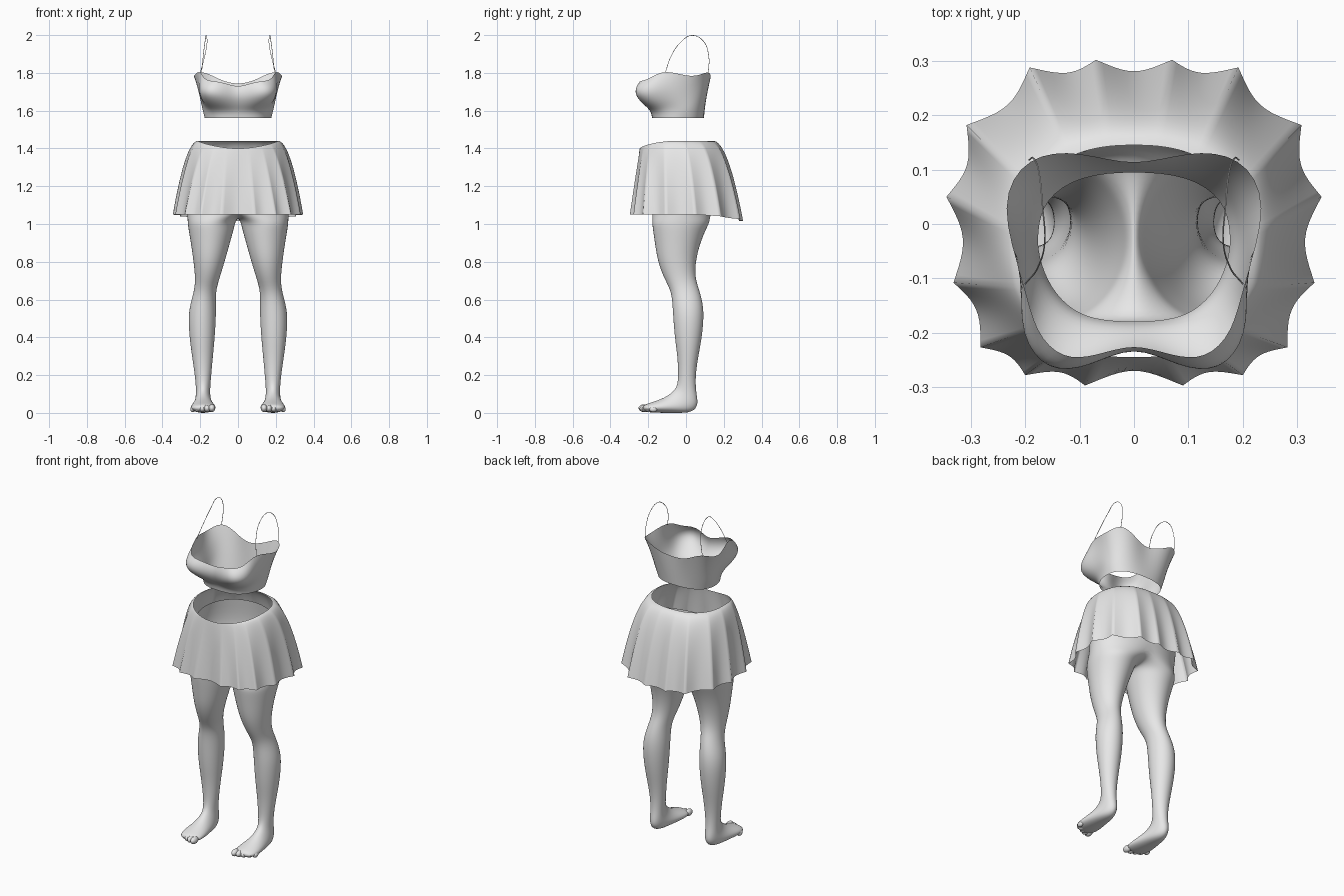
import bpy
import bmesh
from math import sin, cos, pi, atan2
from mathutils import Vector, Matrix

cube = bpy.data.objects.get("Cube")
if cube:
    bpy.data.objects.remove(cube, do_unlink=True)

# The single plain grey finish
grey = bpy.data.materials.new("light grey")
grey.use_nodes = True
grey.diffuse_color = (0.8, 0.8, 0.8, 1)
grey.node_tree.nodes["Principled BSDF"].inputs["Base Color"].default_value = (0.8, 0.8, 0.8, 1)


def add_row(bm, points):
    return [bm.verts.new(p) for p in points]


def bridge(bm, first, second, closed):
    count = len(first)
    for i in range(count if closed else count - 1):
        j = (i + 1) % count
        bm.faces.new((first[i], first[j], second[j], second[i]))


def finish(bm, name, mirror=True, levels=2):
    """Turn a bmesh into a smooth object, mirrored and subdivided on request."""
    bmesh.ops.recalc_face_normals(bm, faces=bm.faces)
    for face in bm.faces:
        face.smooth = True
    mesh = bpy.data.meshes.new(name)
    bm.to_mesh(mesh)
    bm.free()
    mesh.materials.append(grey)
    obj = bpy.data.objects.new(name, mesh)
    bpy.context.collection.objects.link(obj)
    if mirror:
        obj.modifiers.new("mirror", "MIRROR").use_axis[0] = True
    if levels:
        smooth = obj.modifiers.new("smooth", "SUBSURF")
        smooth.levels = smooth.render_levels = levels
    return obj


# Legs and hips: each ring has a front point, a back point, a centre x and a half width
SIDES = 16
LEG_RINGS = [
    # front y, z, back y, z, centre x, half width
    (-.232, .04, -.228, .006, .182, .05),
    (-.19, .053, -.16, 0, .184, .07),
    (-.13, .073, -.05, 0, .185, .058),
    (-.09, .095, .035, 0, .185, .046),
    (-.06, .12, .068, .045, .185, .038),
    (-.045, .15, .052, .11, .185, .037),
    (-.04, .2, .05, .2, .185, .043),
    (-.045, .3, .065, .3, .188, .055),
    (-.06, .4, .085, .4, .19, .067),
    (-.07, .54, .098, .54, .19, .075),
    (-.075, .64, .075, .64, .176, .056),
    (-.115, .71, .048, .71, .162, .063),
    (-.15, .8, .05, .8, .153, .082),
    (-.165, .9, .075, .9, .146, .103),
    (-.177, .98, .11, .98, .142, .121),
    (-.18, 1.015, .128, 1.015, .14, .127),
]


def leg_ring(fy, fz, by, bz, cx, half):
    front, back = Vector((0, fy, fz)), Vector((0, by, bz))
    middle, reach = (front + back) / 2, (front - back) / 2
    for k in range(SIDES):
        a = 2 * pi * k / SIDES
        p = middle + reach * sin(a) * 1.02
        yield Vector((cx - half * 1.025 * cos(a), p.y, p.z))


def hip_point(k, width, depth, middle, z, tilt):
    a = (k - 3) / 10 * pi
    return Vector((width * sin(a), middle - depth * cos(a), z - tilt * cos(a)))


bm = bmesh.new()
rows = [add_row(bm, leg_ring(*ring)) for ring in LEG_RINGS]
crotch = []
for k in range(SIDES):
    if 3 <= k <= 13:
        crotch.append(hip_point(k, .272, .163, -.023, 1.08, 0))
    else:
        s = sin(2 * pi * k / SIDES)
        crotch.append(Vector((0, -.025 - s * .16, 1.03 + .04 * s * s)))
rows.append(add_row(bm, crotch))
for low, high in zip(rows, rows[1:]):
    bridge(bm, low, high, True)
bm.faces.new(rows[0])
previous = rows[-1][3:14]
for ring in ((.28, .185, -.005, 1.18, .01), (.245, .175, -.022, 1.32, .05)):
    row = add_row(bm, [hip_point(k, *ring) for k in range(3, 14)])
    bridge(bm, previous, row, False)
    previous = row
finish(bm, "legs_and_hips")

# Toes, shrinking and stepping back towards the outside
bm = bmesh.new()
for i in range(5):
    r = .021 - .0015 * i
    place = Matrix.Translation((.138 + .0255 * i, -.222 + .004 * i ** 1.8, r + .004))
    stretch = Matrix.Diagonal((.9, 1.5, 1, 1))
    bmesh.ops.create_uvsphere(bm, u_segments=12, v_segments=8, radius=r, matrix=place @ stretch)
finish(bm, "toes", levels=1)

# Pleated skirt: a rounded waist flaring to a hem scalloped between pleat corners
HALF_HEM = [
    (.09, -.297), (.2, -.278), (.282, -.227), (.332, -.108),
    (.345, .05), (.308, .182), (.192, .288), (.07, .302),
]
corners = [Vector((x, y, 0)) for x, y in HALF_HEM]
corners += [Vector((-c.x, c.y, 0)) for c in reversed(corners)]
STEPS, ROWS = 12, 16


def waist_point(a, width=.212, depth=.195, power=2.4):
    r = (abs(sin(a) / width) ** power + abs(cos(a) / depth) ** power) ** (-1 / power)
    return Vector((r * sin(a), -r * cos(a) - .05, 0))


bm = bmesh.new()
rows = []
for j in range(ROWS + 1):
    v = (j / ROWS) ** 1.7
    points = []
    for c, corner in enumerate(corners):
        following = corners[(c + 1) % len(corners)]
        sag = .15 * (following - corner).length
        for i in range(STEPS):
            hem = corner.lerp(following, i / STEPS)
            inward = -hem.normalized()
            hem += inward * sag * sin(pi * i / STEPS) * v ** .4
            a = atan2(hem.x, -hem.y)
            front, rear = max(0, cos(a)) ** 2, max(0, -cos(a)) ** 2
            p = waist_point(a).lerp(hem, v ** (.5 + .45 * front))
            top, bottom = 1.44 - .04 * front, 1.05 - .035 * rear
            p.z = top + (bottom - top) * v
            points.append(p)
    rows.append(add_row(bm, points))
for high, low in zip(rows, rows[1:]):
    bridge(bm, high, low, True)
finish(bm, "pleated_skirt", mirror=False, levels=0)

# Cropped top: columns from the front centre round to the back centre
TOP_COLUMNS = [
    # hem x, y, neckline x, y, z, bulge
    (0, -.18, 0, -.218, 1.722, .015),
    (.06, -.178, .07, -.243, 1.747, .05),
    (.112, -.162, .132, -.25, 1.757, .072),
    (.154, -.118, .182, -.2, 1.762, .058),
    (.176, -.06, .2, -.115, 1.825, .016),
    (.178, -.015, .252, .04, 1.764, -.012),
    (.166, .045, .197, .128, 1.822, 0),
    (.1, .09, .1, .135, 1.762, 0),
    (0, .097, 0, .103, 1.735, 0),
]
bm = bmesh.new()
rows = []
for v, swell in ((0, 0), (.2, -.12), (.38, .55), (.62, 1), (.84, .65), (1, 0)):
    points = []
    for hx, hy, nx, ny, nz, bulge in TOP_COLUMNS:
        p = Vector((hx, hy, 1.562)).lerp(Vector((nx, ny, nz)), v)
        outward = Vector((nx, ny + .05, 0)).normalized()
        points.append(p + outward * bulge * swell)
    rows.append(add_row(bm, points))
for low, high in zip(rows, rows[1:]):
    bridge(bm, low, high, False)
finish(bm, "cropped_top")

# Thin shoulder straps
STRAP = [
    (.2, -.11, 1.8), (.176, -.078, 1.89), (.164, -.03, 1.96), (.168, .03, 1.998),
    (.174, .09, 1.97), (.184, .12, 1.89), (.193, .118, 1.8),
]
for name, side in (("left_strap", 1), ("right_strap", -1)):
    curve = bpy.data.curves.new(name, "CURVE")
    curve.dimensions = "3D"
    curve.bevel_depth = .0015
    curve.bevel_resolution = 1
    spline = curve.splines.new("BEZIER")
    spline.bezier_points.add(len(STRAP) - 1)
    for knot, (x, y, z) in zip(spline.bezier_points, STRAP):
        knot.co = (side * x, y, z)
        knot.handle_left_type = knot.handle_right_type = "AUTO"
    curve.materials.append(grey)
    bpy.context.collection.objects.link(bpy.data.objects.new(name, curve))
